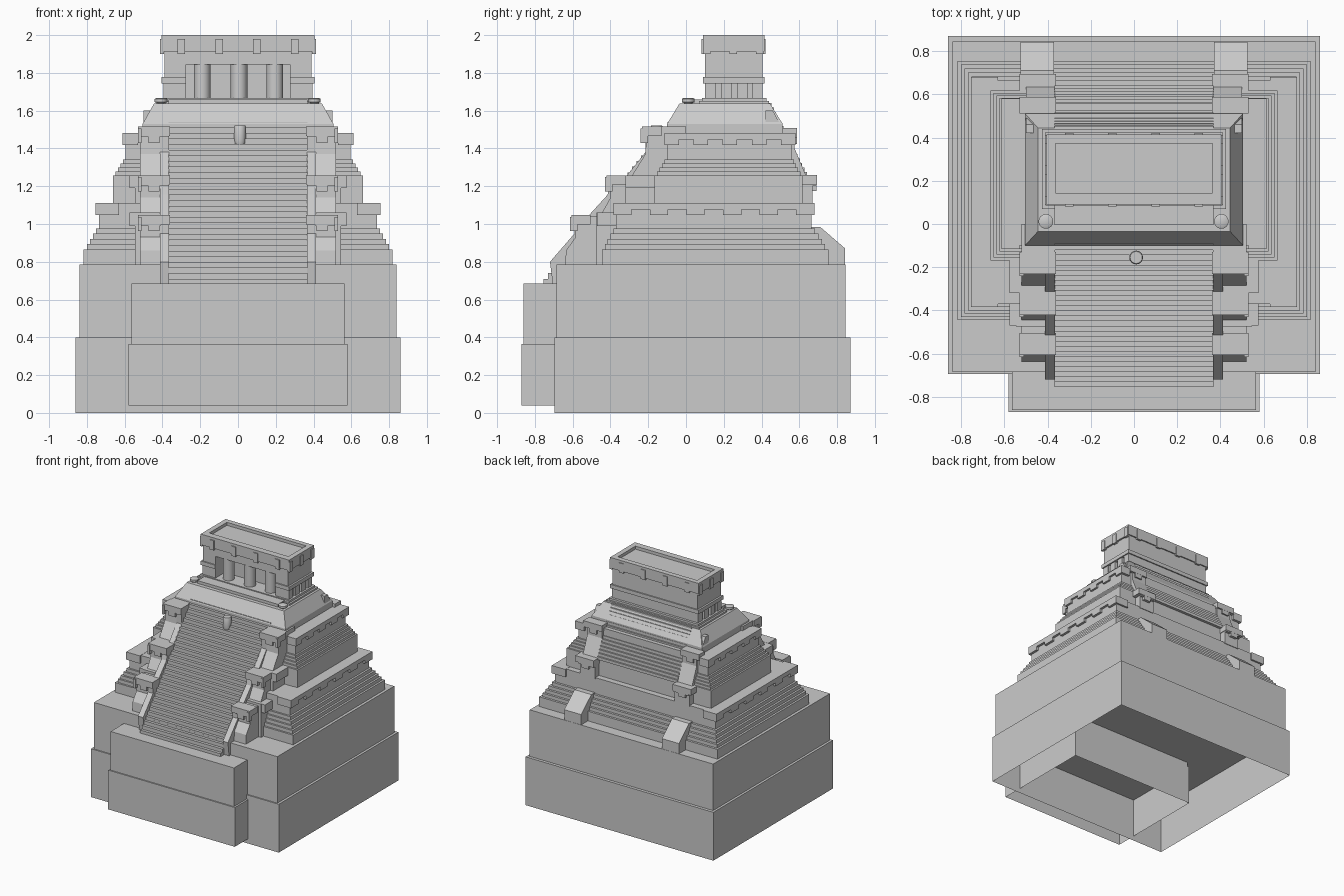
import bpy, bmesh, math
from mathutils import Matrix, Vector

if "Cube" in bpy.data.objects:
    bpy.data.objects.remove(bpy.data.objects["Cube"])


def finish(name, bm):
    mesh = bpy.data.meshes.new(name)
    bm.to_mesh(mesh)
    bm.free()
    ob = bpy.data.objects.new(name, mesh)
    bpy.context.collection.objects.link(ob)
    return ob


def boxes(name, specs, mirror=False, open_bottom=False):
    """One mesh from boxes given as (x0, x1, y0, y1, z0, z1)."""
    bm = bmesh.new()
    specs = list(specs)
    if mirror:
        specs += [(-b, -a, *rest) for a, b, *rest in specs]
    for x0, x1, y0, y1, z0, z1 in specs:
        m = Matrix.Translation(((x0 + x1) / 2, (y0 + y1) / 2, (z0 + z1) / 2))
        bmesh.ops.create_cube(bm, size=1, matrix=m @ Matrix.Diagonal((x1 - x0, y1 - y0, z1 - z0, 1)))
    if open_bottom:
        bm.normal_update()
        bmesh.ops.delete(bm, geom=[f for f in bm.faces if f.normal.z < -0.5], context='FACES')
    return finish(name, bm)


def extrude_x(name, profile, x0, x1, mirror=False):
    """Side profile of (y, z) points pulled along x."""
    bm = bmesh.new()
    for s in ((1, -1) if mirror else (1,)):
        face = bm.faces.new([bm.verts.new((s * x0, y, z)) for y, z in profile])
        new = bmesh.ops.extrude_face_region(bm, geom=[face])['geom']
        bmesh.ops.translate(bm, vec=(s * (x1 - x0), 0, 0),
                            verts=[v for v in new if isinstance(v, bmesh.types.BMVert)])
    bmesh.ops.recalc_face_normals(bm, faces=bm.faces)
    return finish(name, bm)


def lathe(name, profile, centre, n=20):
    """Closed solid of revolution from (radius, z) points."""
    bm = bmesh.new()
    rings = [[bm.verts.new((centre[0] + r * math.cos(2 * math.pi * i / n),
                            centre[1] + r * math.sin(2 * math.pi * i / n), z))
              for i in range(n)] for r, z in profile]
    for a, b in zip(rings, rings[1:]):
        for i in range(n):
            j = (i + 1) % n
            bm.faces.new((a[i], a[j], b[j], b[i]))
    bm.faces.new(rings[0][::-1])
    bm.faces.new(rings[-1])
    ob = finish(name, bm)
    bpy.context.view_layer.objects.active = ob
    ob.select_set(True)
    bpy.ops.object.shade_smooth_by_angle(angle=math.radians(40))
    ob.select_set(False)
    return ob


# Plinth and front landing, hollow underneath
boxes("plinth_lower", [(-.86, .86, -.695, .87, 0, .4)], open_bottom=True)
boxes("plinth_upper", [(-.84, .84, -.685, .845, .4, .785)], open_bottom=True)
boxes("landing_lower", [(-.58, .58, -.87, -.02, .04, .365)], open_bottom=True)
boxes("landing_upper", [(-.565, .565, -.86, -.02, .365, .685)], open_bottom=True)


# Stepped tiers: first course, shrinking courses, then the wall above
def tier(name, start, end, z0, z1, dz, n, top):
    specs = []
    for i in range(n + 1):
        t = i / n
        x, ya, yb = [a + (b - a) * t for a, b in zip(start, end)]
        base = z0 if i == 0 else z1 + (i - 1) * dz
        specs.append((-x, x, ya, yb, base, top if i == n else z1 + i * dz))
    boxes(name, specs)


tier("lower_tier", (.817, -.445, .755), (.735, -.37, .665), .785, .865, .028, 5, 1.11)
tier("upper_tier", (.663, -.168, .617), (.595, -.10, .56), 1.105, 1.257, .021, 5, 1.48)


# Cornices with hanging teeth
def cornice(name, xi, xo, y0, y1, z, teeth):
    specs = [(xi, xo, y0, y1, z - .035, z)]
    pitch = (y1 - y0) / (teeth - .5)
    specs += [(xi, xo, y0 + i * pitch, y0 + (i + .5) * pitch, z - .064, z - .034)
              for i in range(teeth)]
    boxes(name, specs, mirror=True)


cornice("lower_cornice", .63, .755, -.385, .68, 1.112, 6)
cornice("upper_cornice", .53, .612, -.115, .58, 1.482, 5)

# Sloped summit platform
bm = bmesh.new()
levels = [(.505, -.10, .512, 1.475), (.505, -.10, .512, 1.53), (.445, -.035, .445, 1.637)]
rings = [[bm.verts.new(p) for p in ((-x, a, z), (x, a, z), (x, b, z), (-x, b, z))]
         for x, a, b, z in levels]
for lo, hi in zip(rings, rings[1:]):
    for i in range(4):
        j = (i + 1) % 4
        bm.faces.new((lo[i], lo[j], hi[j], hi[i]))
bm.faces.new(rings[0][::-1])
bm.faces.new(rings[-1])
finish("summit_platform", bm)


# Front and back stairways
def stair(name, y0, z0, y1, z1, n, ybase):
    pts = [(y0, z0)]
    for i in range(n):
        z = z0 + (z1 - z0) * (i + 1) / n
        pts += [(y0 + (y1 - y0) * i / n, z), (y0 + (y1 - y0) * (i + 1) / n, z)]
    extrude_x(name, pts + [(ybase, z1), (ybase, z0)], -.368, .368)


stair("front_stair", -.755, .68, .02, 1.66, 33, .1)
stair("back_stair", .64, 1.25, .44, 1.64, 16, .38)

# Front balustrades: inner rail and slightly recessed outer part
rail = [(.0, 1.515), (-.23, 1.515), (-.23, 1.46), (-.215, 1.46), (-.215, 1.38),
        (-.315, 1.255), (-.42, 1.255), (-.42, 1.2), (-.405, 1.2), (-.415, 1.155),
        (-.515, 1.045), (-.605, 1.045), (-.605, .995), (-.59, .995), (-.59, .95),
        (-.72, .80), (-.705, .68), (.0, .68)]
extrude_x("front_inner_rail", rail, .365, .412, mirror=True)
outer = [(.0, 1.515), (-.225, 1.515), (-.225, 1.46), (-.21, 1.46), (-.215, 1.37),
         (-.29, 1.25), (-.415, 1.25), (-.415, 1.2), (-.40, 1.2), (-.40, 1.14),
         (-.455, 1.04), (-.60, 1.04), (-.60, .99), (-.585, .99), (-.585, .93),
         (-.635, .86), (-.64, .78), (.0, .78)]
extrude_x("front_outer_rail", outer, .41, .52, mirror=True)
boxes("front_rail_caps",
      [s for y, z in ((-.23, 1.515), (-.42, 1.258), (-.605, 1.047))
       for s in ((.36, .53, y - .002, y + .10, z - .05, z),
                 (.415, .475, y, y + .03, z - .085, z - .045),
                 (.51, .53, y - .01, y + .03, z - .085, z - .01))], mirror=True)
boxes("front_rail_backing",
      [(.36, .545, -.475, -.1, .785, 1.06), (.36, .575, -.47, -.35, .99, 1.06),
       (.36, .545, -.32, -.1, 1.05, 1.255), (.36, .575, -.32, -.15, 1.19, 1.257)], mirror=True)

# Back balustrades and the low wedges at their foot
back = [(.42, 1.6), (.46, 1.6), (.51, 1.507), (.587, 1.507), (.587, 1.46), (.575, 1.46),
        (.575, 1.40), (.635, 1.258), (.69, 1.258), (.69, 1.2), (.67, 1.2), (.67, 1.1), (.42, 1.1)]
extrude_x("back_rail", back, .365, .50, mirror=True)
boxes("back_rail_caps",
      [s for y, z in ((.587, 1.509), (.692, 1.26))
       for s in ((.36, .53, y - .075, y + .001, z - .05, z),
                 (.41, .475, y - .04, y, z - .085, z - .045))], mirror=True)
extrude_x("back_foot_wedge", [(.6, .985), (.71, .985), (.843, .87), (.843, .78), (.6, .78)],
          .37, .525, mirror=True)

# Temple: floor, core, piers, side pillars, lintel
boxes("temple_floor", [(-.425, .425, .07, .44, 1.63, 1.65), (-.41, .41, .085, .425, 1.65, 1.667)])
boxes("temple_core", [(-.365, .365, .22, .40, 1.66, 1.85)])
boxes("temple_front_piers", [(.275, .385, .10, .23, 1.66, 1.85)], mirror=True)
boxes("temple_side_pillars",
      [(.35, .395, y, y + .055, 1.66, 1.75) for y in (.10, .185, .27, .35)], mirror=True)
boxes("temple_back_wall", [(-.395, .395, .385, .405, 1.66, 1.75)])
boxes("temple_upper_walls",
      [(-.39, .39, .10, .405, 1.845, 1.92), (-.39, .39, .22, .405, 1.775, 1.85)])
boxes("temple_side_band", [(.275, .405, .09, .415, 1.745, 1.777),
                           (.275, .39, .10, .405, 1.775, 1.85)], mirror=True)
boxes("temple_back_band", [(-.405, .405, .38, .415, 1.745, 1.777)])

# Roof parapet around a sunken roof
boxes("temple_roof", [(-.38, .38, .13, .39, 1.91, 1.975)])
boxes("temple_parapet",
      [(-.405, .405, .09, .143, 1.912, 2.0), (-.405, .405, .373, .415, 1.912, 2.0),
       (-.405, -.363, .09, .415, 1.912, 2.0), (.363, .405, .09, .415, 1.912, 2.0)])
teeth = [(x - .02, x + .02, y, y + .02, 1.90, 1.98)
         for x in (-.3, -.1, .1, .3) for y in (.082, .401)]
teeth += [(s * .402 - .01, s * .402 + .01, y, y + .04, 1.90, 1.98)
          for s in (-1, 1) for y in (.09, .23, .37)]
boxes("temple_parapet_tabs", teeth)

# Columns, braziers and the stair figure
for i, x in enumerate((-.19, .005, .195)):
    lathe(f"column_{i + 1}", [(.044, 1.66), (.044, 1.85)], (x, .15), 24)
for side, x in (("left", -.408), ("right", .404)):
    lathe(f"brazier_{side}", [(.022, 1.63), (.024, 1.642), (.034, 1.645), (.034, 1.662), (.025, 1.667)],
          (x, .012), 16)
lathe("stair_figure", [(.012, 1.375), (.014, 1.39), (.025, 1.40), (.031, 1.44), (.032, 1.515), (.028, 1.522)],
      (.01, -.155), 16)
